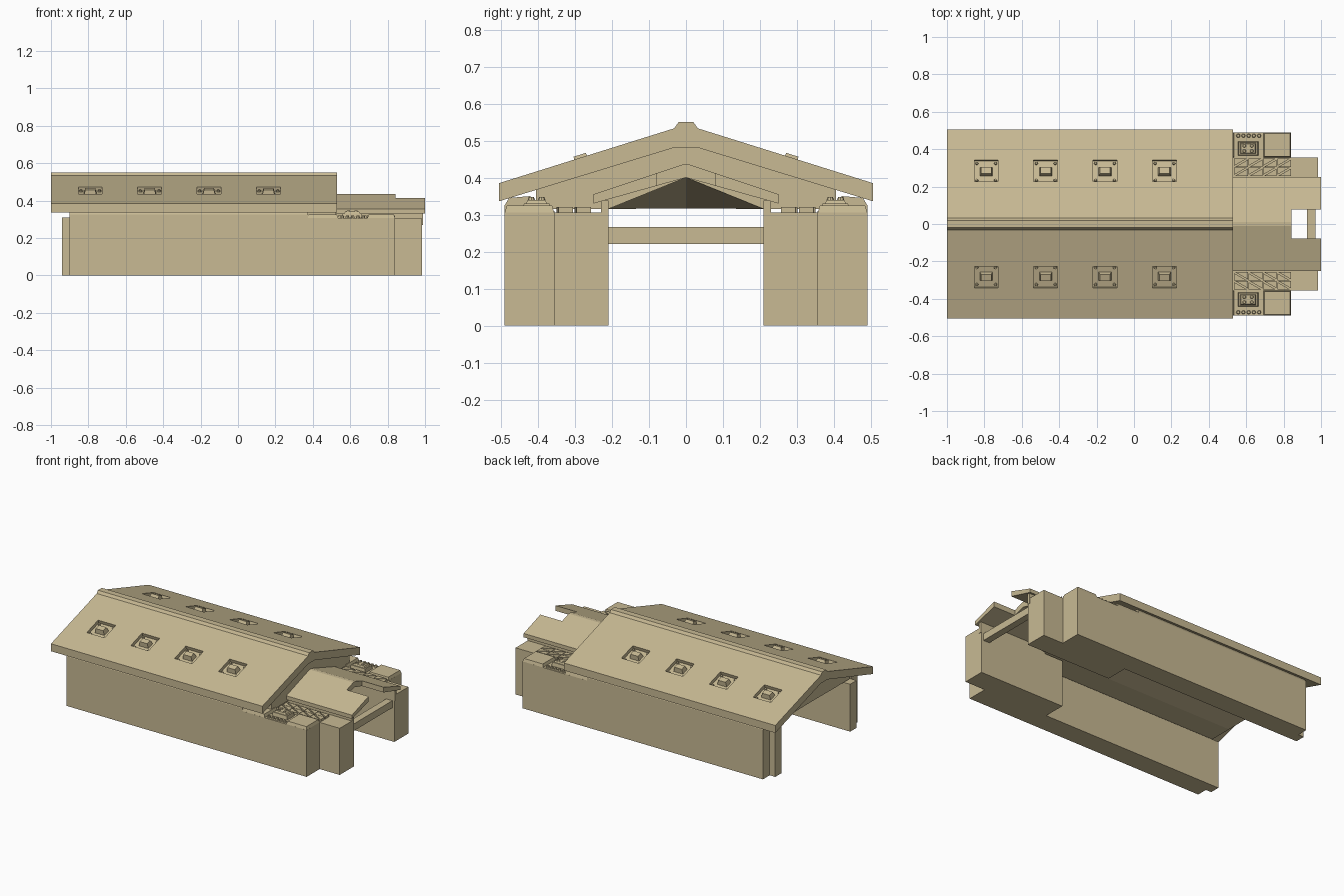
import bpy, bmesh, math
from mathutils import Matrix, Vector

if "Cube" in bpy.data.objects:
    bpy.data.objects.remove(bpy.data.objects["Cube"])

tan = bpy.data.materials.new("sand_tan")
tan.diffuse_color = (0.58, 0.49, 0.295, 1)
tan.use_nodes = True
tan.node_tree.nodes["Principled BSDF"].inputs["Base Color"].default_value = tan.diffuse_color


def finish(name, bm, mirror=False):
    bmesh.ops.recalc_face_normals(bm, faces=bm.faces)
    me = bpy.data.meshes.new(name)
    bm.to_mesh(me)
    bm.free()
    me.materials.append(tan)
    ob = bpy.data.objects.new(name, me)
    bpy.context.collection.objects.link(ob)
    if mirror:
        m = ob.modifiers.new("mirror", 'MIRROR')
        m.use_axis = (False, True, False)
    return ob


def add_box(bm, x0, x1, y0, y1, z0, z1, taper=0.0, mat=Matrix()):
    """Box between limits; taper pulls the top face inward."""
    def ring(z, t):
        pts = [(x0+t, y0+t), (x1-t, y0+t), (x1-t, y1-t), (x0+t, y1-t)]
        return [bm.verts.new(mat @ Vector((x, y, z))) for x, y in pts]
    skin(bm, ring(z0, 0), ring(z1, taper))


def skin(bm, a, b):
    """Closed solid between two matching rings."""
    n = len(a)
    bm.faces.new(a)
    bm.faces.new(b)
    for i in range(n):
        j = (i + 1) % n
        bm.faces.new((a[i], a[j], b[j], b[i]))


def loft_x(bm, x0, prof0, x1, prof1=None):
    """Solid from one y-z profile to another along x."""
    a = [bm.verts.new((x0, y, z)) for y, z in prof0]
    b = [bm.verts.new((x1, y, z)) for y, z in (prof1 or prof0)]
    skin(bm, a, b)


def add_bolt(bm, x, y, z, r, h, mat=Matrix()):
    bmesh.ops.create_cone(bm, cap_ends=True, segments=8, radius1=r, radius2=r*0.7,
                          depth=h, matrix=mat @ Matrix.Translation((x, y, z + h/2)))


def sym(half):
    """Complete a right-hand profile by reflecting it."""
    return half + [(-y, z) for y, z in reversed(half) if y != 0]


def box(name, *lim, mirror=True, taper=0.0):
    bm = bmesh.new()
    add_box(bm, *lim, taper=taper)
    return finish(name, bm, mirror)


# Main gabled roof slab, hollow underneath
bm = bmesh.new()
top = [(0.02, 0.55), (0.032, 0.533), (0.505, 0.385)]
low = [(0.505, 0.336), (0.035, 0.48)]
loft_x(bm, -1.0, sym(top + low)[:5] + [(-y, z) for y, z in reversed(top + low)], 0.53)
roof = finish("main_roof", bm)

# Recessed roof hatches: pockets cut from the slab, with block and corner bolts
slope = math.atan2(0.148, 0.473)
hatch_x = (-0.79, -0.472, -0.155, 0.163)
cut, hat = bmesh.new(), bmesh.new()
yc = 0.285
zc = 0.385 + (0.505 - yc) * math.tan(slope)
for x in hatch_x:
    for s in (1, -1):
        m = Matrix.Translation((x, s*yc, zc)) @ Matrix.Rotation(-s*slope, 4, 'X')
        add_box(cut, -0.064, 0.064, -0.061, 0.061, -0.022, 0.05, mat=m)
        add_box(hat, -0.034, 0.034, -0.024, 0.024, -0.024, 0.008, 0.007, m)
        for bx in (-1, 1):
            for by in (-1, 1):
                add_bolt(hat, bx*0.05, by*0.047, -0.024, 0.009, 0.012, m)
cutter = finish("hatch_cutter", cut)
cutter.hide_render = True
cutter.hide_viewport = False
cutter.display_type = 'WIRE'
mod = roof.modifiers.new("pockets", 'BOOLEAN')
mod.operation = 'DIFFERENCE'
mod.solver = 'EXACT'
mod.object = cutter
finish("roof_hatches", hat)

# Ceiling body under the roof: flat at the left, rising to a gable at the right
def ceiling(c):
    return [(-0.405, 0.315), (-0.21, 0.315), (0, c), (0.21, 0.315), (0.405, 0.315),
            (0.405, 0.37), (0.035, 0.483), (-0.035, 0.483), (-0.405, 0.37)]


bm = bmesh.new()
loft_x(bm, -0.9, ceiling(0.317), 0.525, ceiling(0.40))
finish("ceiling_body", bm)

# Long thin side walls
bm = bmesh.new()
loft_x(bm, -0.9, [(0.42, 0), (0.49, 0), (0.49, 0.325), (0.478, 0.345), (0.42, 0.35)], 0.375)
finish("outer_wall", bm, True)
box("inner_wall", -0.94, 0.375, 0.355, 0.42, 0, 0.31)

# Thick front blocks
box("outer_block", 0.37, 0.84, 0.35, 0.49, 0, 0.306)
box("inner_block", 0.37, 0.985, 0.21, 0.355, 0, 0.305)
box("block_cap", 0.692, 0.84, 0.356, 0.49, 0.305, 0.325, taper=0.006)
box("block_rear_cap", 0.37, 0.535, 0.356, 0.49, 0.305, 0.325, taper=0.006)

# Small porch roof with a notch at the ridge
under = lambda y: 0.40 - 0.07 * y / 0.25
over = lambda y: 0.435 - 0.08 * (y - 0.01) / 0.24
bm = bmesh.new()
loft_x(bm, 0.5, [(-0.25, under(0.25)), (0, 0.40), (0.25, under(0.25)), (0.25, over(0.25)),
                 (0.01, 0.435), (-0.01, 0.435), (-0.25, over(0.25))], 0.842)
finish("porch_roof", bm)
bm = bmesh.new()
loft_x(bm, 0.842, [(0.078, under(0.078)), (0.25, under(0.25)),
                   (0.25, over(0.25)), (0.078, over(0.078))], 1.0)
finish("porch_roof_wing", bm, True)
box("porch_rail", 0.5, 0.988, 0.21, 0.23, 0.27, 0.338)
box("cross_beam", 0.925, 0.97, -0.212, 0.212, 0.22, 0.266, mirror=False)

# Junction box with studs and a bolt row beside it
bm = bmesh.new()
add_box(bm, 0.555, 0.665, 0.365, 0.442, 0.305, 0.33, 0.004)
add_box(bm, 0.568, 0.652, 0.376, 0.432, 0.33, 0.34, 0.004)
for x in (0.59, 0.63):
    for y in (0.39, 0.418):
        add_bolt(bm, x, y, 0.339, 0.01, 0.008)
for i in range(5):
    add_bolt(bm, 0.557 + i*0.028, 0.472, 0.305, 0.011, 0.014)
finish("junction_box", bm, True)

# Grille of paired triangular blocks
bm = bmesh.new()
w, d, g = 0.074, 0.045, 0.006
for i in range(4):
    for j in range(2):
        x0, y0 = 0.535 + i*0.077, 0.257 + j*0.048
        for tri in ([(g, 0), (w, 0), (w, d - g)], [(0, g), (w - g, d), (0, d)]):
            a = [bm.verts.new((x0 + x, y0 + y, 0.303)) for x, y in tri]
            b = [bm.verts.new((x0 + x, y0 + y, 0.32)) for x, y in tri]
            skin(bm, a, b)
finish("grille", bm, True)
